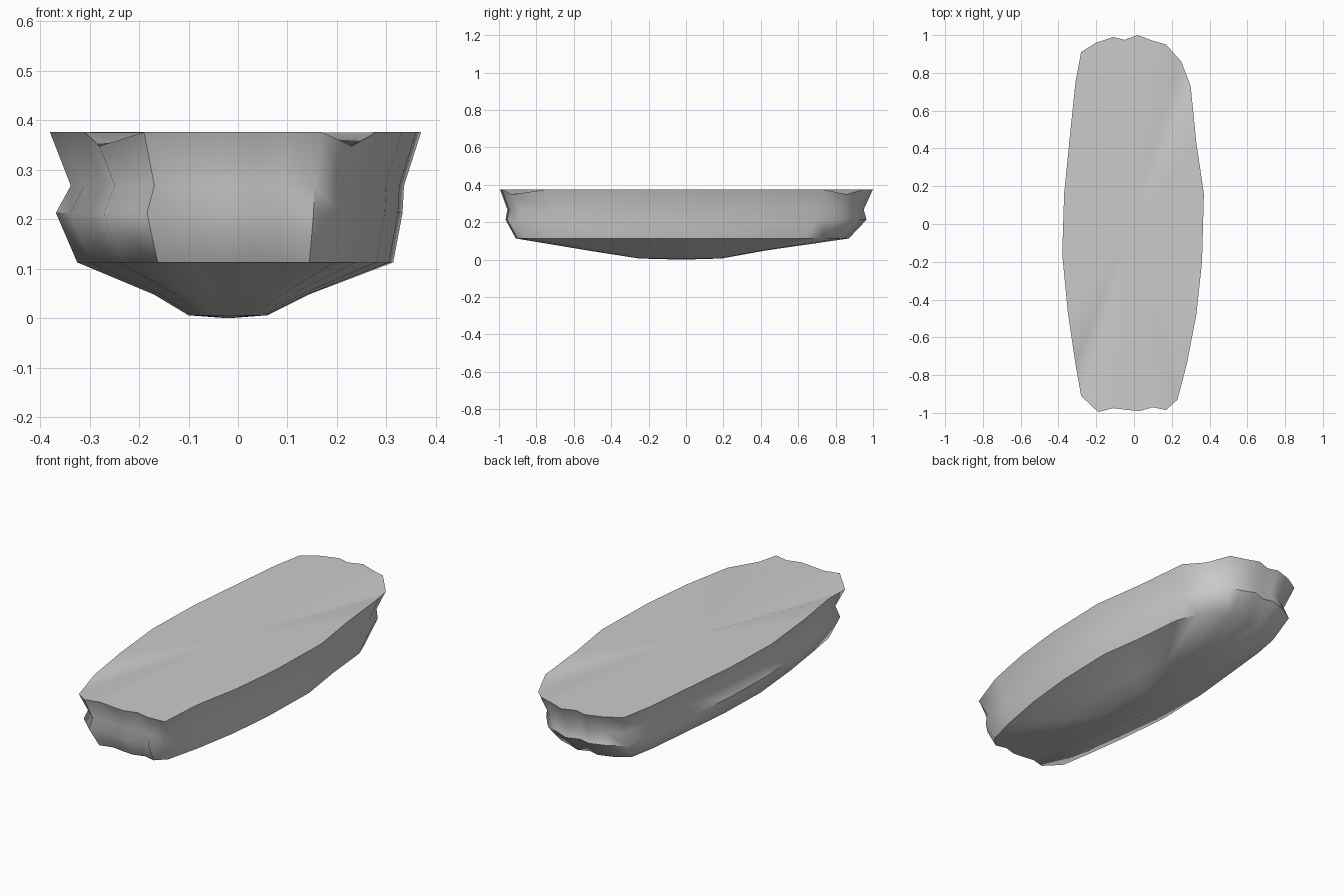
import bpy, bmesh, math

if "Cube" in bpy.data.objects:
    bpy.data.objects.remove(bpy.data.objects["Cube"])

# Deck outline, seen from above (anticlockwise)
deck = [(.37, .16), (.33, .43), (.30, .73), (.25, .86), (.17, .95), (.10, .97),
        (.02, 1.0), (-.05, .975), (-.11, .99), (-.20, .96), (-.28, .91),
        (-.31, .75), (-.34, .46), (-.37, .16), (-.38, -.16), (-.35, -.47),
        (-.31, -.74), (-.28, -.91), (-.19, -.995), (-.11, -.975), (-.03, -.985),
        (.03, -.99), (.10, -.97), (.17, -.985), (.23, -.93), (.28, -.74),
        (.33, -.48), (.36, -.20)]
dips = {3, 17, 24}          # deck corners that sag a little

# Hull levels: z, then reach to right, left, back, front
levels = [(.378, .375, .38, 1.0, .995),
          (.27, .34, .338, .95, .955),
          (.215, .337, .368, .965, .965),
          (.115, .318, .325, .87, .91),
          (.05, .145, .17, .42, .52),
          (.008, .06, .10, .19, .25)]

bm = bmesh.new()
rings = []
for k, (z, right, left, back, front) in enumerate(levels):
    ring = []
    for i, (x, y) in enumerate(deck):
        px = x / .375 * right if x > 0 else x / .38 * left
        py = y * back if y > 0 else y / .995 * front
        pz = .35 if k == 0 and i in dips else z
        ring.append(bm.verts.new((px, py, pz)))
    rings.append(ring)

# Hull sides
n = len(deck)
for a, b in zip(rings, rings[1:]):
    for i in range(n):
        j = (i + 1) % n
        bm.faces.new((a[i], b[i], b[j], a[j]))

# Deck and keel caps
for ring, z in ((rings[0], .376), (rings[-1], .002)):
    c = bm.verts.new((-.02, -.02, z))
    for i in range(n):
        bm.faces.new((ring[i], ring[(i + 1) % n], c))
bmesh.ops.recalc_face_normals(bm, faces=bm.faces[:])

mesh = bpy.data.meshes.new("hull")
bm.to_mesh(mesh)
bm.free()
hull = bpy.data.objects.new("hull", mesh)
bpy.context.collection.objects.link(hull)
zmin = min(v.co.z for v in mesh.vertices)
for v in mesh.vertices:
    v.co.z -= zmin
bpy.context.view_layer.objects.active = hull
hull.select_set(True)
bpy.ops.object.shade_smooth_by_angle(angle=math.radians(50))
